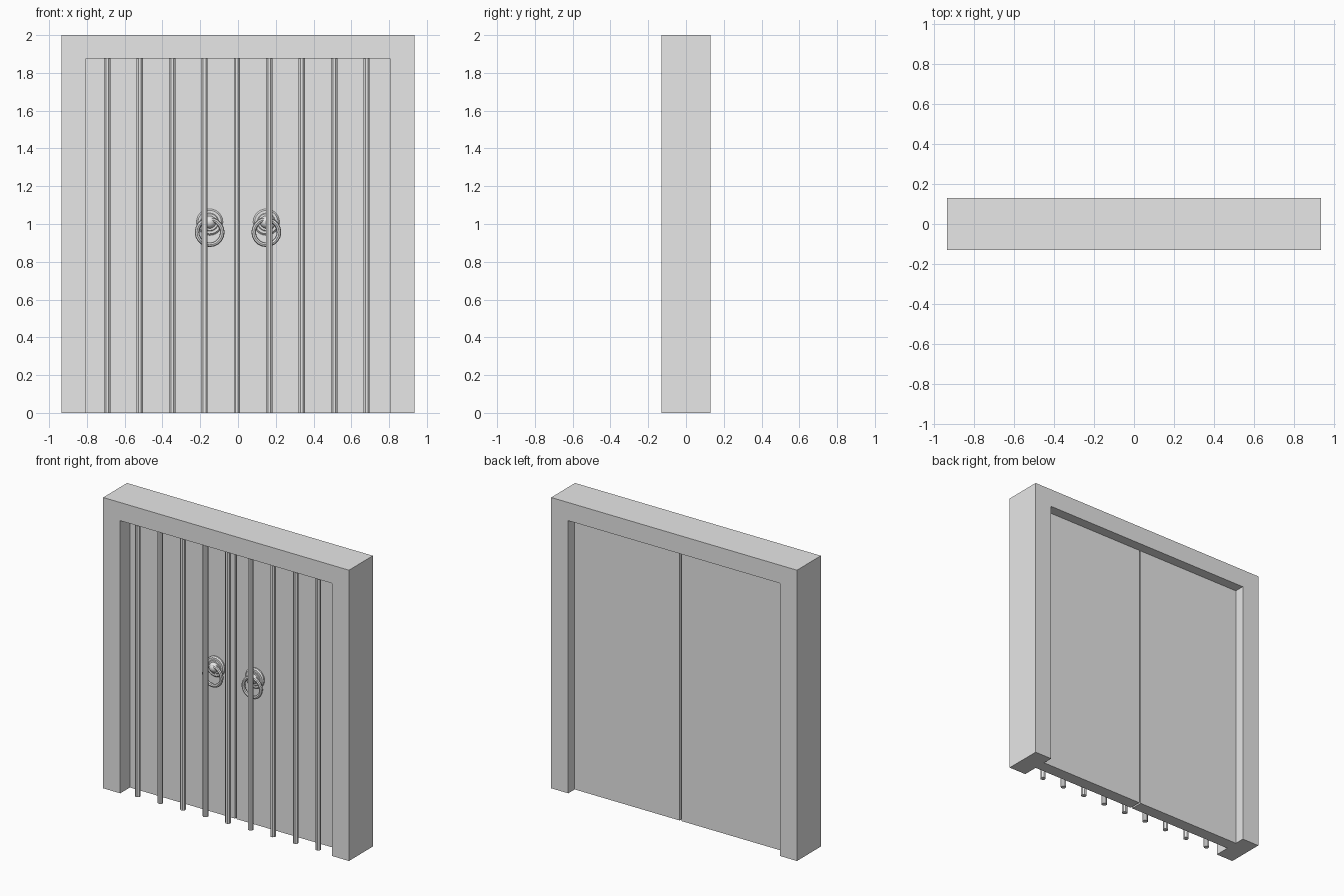
import bpy, bmesh, math
from mathutils import Matrix

cube = bpy.data.objects.get("Cube")
if cube:
    bpy.data.objects.remove(cube, do_unlink=True)

grey = bpy.data.materials.new("plain_grey")
grey.use_nodes = True
grey.diffuse_color = (0.8, 0.8, 0.8, 1)
grey.node_tree.nodes["Principled BSDF"].inputs["Base Color"].default_value = (0.8, 0.8, 0.8, 1)


def finish(name, bm, smooth=None):
    """Turn a bmesh into a named object, optionally smooth shaded."""
    bmesh.ops.recalc_face_normals(bm, faces=bm.faces)
    mesh = bpy.data.meshes.new(name)
    bm.to_mesh(mesh)
    bm.free()
    mesh.materials.append(grey)
    obj = bpy.data.objects.new(name, mesh)
    bpy.context.collection.objects.link(obj)
    if smooth:
        bpy.ops.object.select_all(action='DESELECT')
        obj.select_set(True)
        bpy.context.view_layer.objects.active = obj
        bpy.ops.object.shade_smooth_by_angle(angle=math.radians(smooth))
    return obj


def extrude_outline(name, points, y0, y1):
    """Extrude an x-z outline from y0 to y1."""
    bm = bmesh.new()
    face = bm.faces.new([bm.verts.new((x, y0, z)) for x, z in points])
    ext = bmesh.ops.extrude_face_region(bm, geom=[face])
    verts = [v for v in ext["geom"] if isinstance(v, bmesh.types.BMVert)]
    bmesh.ops.translate(bm, verts=verts, vec=(0, y1 - y0, 0))
    return finish(name, bm)


def lathe(name, profile, x, y, z, steps, closed=False, smooth=30):
    """Spin (radius, forward) points about the y axis through (x, y, z)."""
    bm = bmesh.new()
    verts = [bm.verts.new((r, -f, 0)) for r, f in profile]
    pairs = list(zip(verts, verts[1:]))
    if closed:
        pairs.append((verts[-1], verts[0]))
    edges = [bm.edges.new(p) for p in pairs]
    bmesh.ops.spin(bm, geom=verts + edges, cent=(0, 0, 0), axis=(0, 1, 0),
                   angle=math.tau, steps=steps)
    bmesh.ops.remove_doubles(bm, verts=bm.verts, dist=1e-4)
    bmesh.ops.translate(bm, verts=bm.verts, vec=(x, y, z))
    return finish(name, bm, smooth)


W, H, D = 0.935, 2.0, 0.13          # outer half width, height, half depth
OW, OH = 0.805, 1.875               # opening half width and height
DOOR_FRONT, DOOR_BACK = -0.025, 0.06
GAP = 0.006

# Door frame: an upside-down U
extrude_outline("door_frame", [(-W, 0), (-W, H), (W, H), (W, 0),
                               (OW, 0), (OW, OH), (-OW, OH), (-OW, 0)], -D, D)

for side, s in (("left", 1), ("right", -1)):
    # Door leaf with a narrow gap at the middle
    extrude_outline(side + "_door", [(s * GAP, 0), (s * OW, 0), (s * OW, OH), (s * GAP, OH)],
                    DOOR_FRONT, DOOR_BACK)

    # Stepped round plate, knob and hanging ring
    x = s * 0.15
    lathe(side + "_handle_plate", [(0, 0), (0.07, 0), (0.07, 0.008), (0.062, 0.016),
                                   (0.048, 0.016), (0.044, 0.02), (0, 0.02)],
          x, DOOR_FRONT, 1.01, 24)
    knob = [(0.034 * math.cos(a), 0.018 + 0.034 * math.sin(a))
            for a in (i * math.pi / 12 for i in range(7))]
    lathe(side + "_handle_knob", knob, x, DOOR_FRONT, 1.01, 16)
    ring = [(0.067 + 0.012 * math.cos(a), 0.012 * math.sin(a))
            for a in (i * math.tau / 8 for i in range(8))]
    lathe(side + "_handle_ring", ring, x, -0.06, 0.957, 20, closed=True)

# Row of upright bars in front of the doors
for i in range(9):
    bm = bmesh.new()
    bmesh.ops.create_cone(bm, cap_ends=True, segments=8, radius1=0.018, radius2=0.018, depth=OH,
                          matrix=Matrix.Translation((-0.692 + 0.1716 * i, -0.10, OH / 2))
                          @ Matrix.Rotation(math.pi / 8, 4, 'Z'))
    finish(f"upright_bar_{i + 1}", bm)
